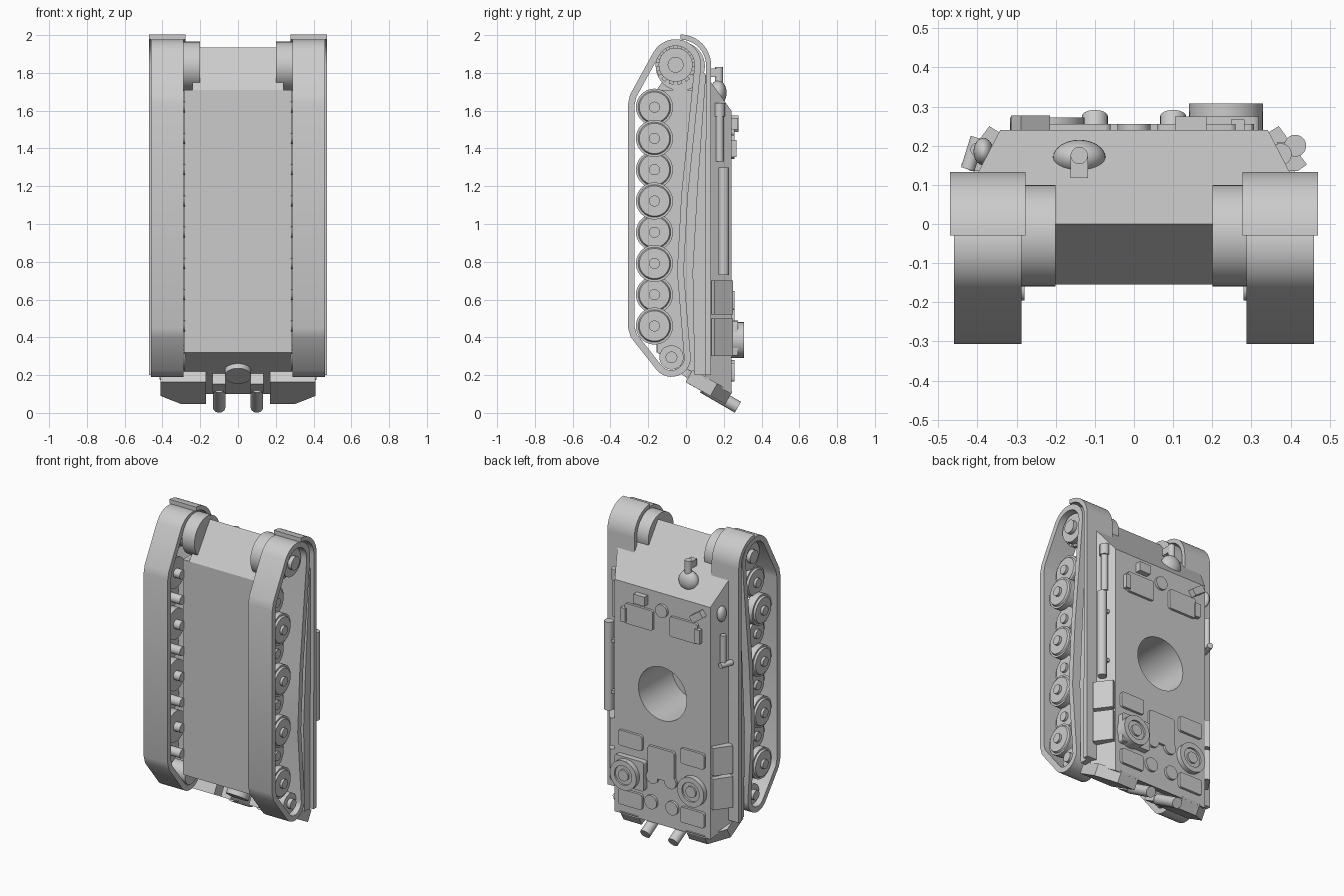
import bpy, bmesh, math
from mathutils import Vector, Matrix

if "Cube" in bpy.data.objects:
    bpy.data.objects.remove(bpy.data.objects["Cube"], do_unlink=True)

grey = bpy.data.materials.new("plain_grey")
grey.use_nodes = True
grey.diffuse_color = (0.6, 0.6, 0.6, 1)
grey.node_tree.nodes["Principled BSDF"].inputs["Base Color"].default_value = (0.6, 0.6, 0.6, 1)
parts = []


def finish(name, bm):
    bmesh.ops.recalc_face_normals(bm, faces=bm.faces)
    me = bpy.data.meshes.new(name)
    bm.to_mesh(me)
    bm.free()
    ob = bpy.data.objects.new(name, me)
    bpy.context.collection.objects.link(ob)
    me.materials.append(grey)
    parts.append(ob)
    return ob


def place(p, h, axis):
    return {"x": (h, p[0], p[1]), "y": (p[0], h, p[1]), "z": (p[0], p[1], h)}[axis]


def prism(name, pts, lo, hi, axis, cuts=(), matrix=None):
    """Extrude a profile along an axis, then trim it with planes."""
    bm = bmesh.new()
    a = [bm.verts.new(place(p, lo, axis)) for p in pts]
    b = [bm.verts.new(place(p, hi, axis)) for p in pts]
    bm.faces.new(a)
    bm.faces.new(b[::-1])
    for i in range(len(pts)):
        j = (i + 1) % len(pts)
        bm.faces.new((a[i], a[j], b[j], b[i]))
    for co, no in cuts:
        geom = bm.verts[:] + bm.edges[:] + bm.faces[:]
        res = bmesh.ops.bisect_plane(bm, geom=geom, plane_co=co, plane_no=no, clear_outer=True)
        bmesh.ops.contextual_create(bm, geom=[e for e in res["geom_cut"] if isinstance(e, bmesh.types.BMEdge)])
    if matrix:
        bm.transform(matrix)
    return finish(name, bm)


def band(name, outer, inner, lo, hi):
    """Closed belt between two matching loops in the side plane."""
    bm = bmesh.new()
    rings = [[bm.verts.new((h, *p)) for p in loop]
             for loop, h in ((outer, lo), (outer, hi), (inner, hi), (inner, lo))]
    n = len(outer)
    for k in range(4):
        r, s = rings[k], rings[(k + 1) % 4]
        for i in range(n):
            j = (i + 1) % n
            bm.faces.new((r[i], r[j], s[j], s[i]))
    return finish(name, bm)


def rod(name, a, b, r, r2=None, n=32):
    a, b = Vector(a), Vector(b)
    m = Matrix.Translation((a + b) / 2) @ (b - a).to_track_quat("Z", "Y").to_matrix().to_4x4()
    bm = bmesh.new()
    bmesh.ops.create_cone(bm, cap_ends=True, segments=n, radius1=r,
                          radius2=r if r2 is None else r2, depth=(b - a).length, matrix=m)
    return finish(name, bm)


def box(name, c, size, rot=None):
    m = Matrix.Translation(c) @ (rot or Matrix()) @ Matrix.Diagonal((*size, 1))
    bm = bmesh.new()
    bmesh.ops.create_cube(bm, size=1, matrix=m)
    return finish(name, bm)


def ball(name, c, scale):
    bm = bmesh.new()
    bmesh.ops.create_uvsphere(bm, u_segments=32, v_segments=16, radius=1,
                              matrix=Matrix.Translation(c) @ Matrix.Diagonal((*scale, 1)))
    return finish(name, bm)


def arc(c, r, a0, a1, n):
    angles = [math.radians(a0 + (a1 - a0) * i / n) for i in range(n + 1)]
    return [(c[0] + r * math.cos(t), c[1] + r * math.sin(t)) for t in angles]


def inset(loop, d):
    out = []
    for i, p in enumerate(loop):
        p, q, s = Vector(p), Vector(loop[i - 1]), Vector(loop[(i + 1) % len(loop)])
        e, f = (p - q).normalized(), (s - p).normalized()
        n1, n2 = Vector((-e.y, e.x)), Vector((-f.y, f.x))
        out.append(tuple(p + (n1 + n2) * d / (1 + n1.dot(n2))))
    return out


def deck_plate(name, x, z, w, h, top=0.256):
    pts = []
    for cx, cz, a in ((1, 1, 0), (-1, 1, 90), (-1, -1, 180), (1, -1, 270)):
        pts += arc((x + cx * (w / 2 - 0.015), z + cz * (h / 2 - 0.015)), 0.015, a, a + 90, 3)
    return prism(name, pts, 0.23, top, "y")


def deck_disc(name, x, z, r, top=0.256, low=0.23):
    return rod(name, (x, low, z), (x, top, z), r)


# Hull: one cross-section trimmed by the nose and tail plates
DECK = 0.24
section = [(-0.24, -0.155), (0.24, -0.155), (0.24, 0.06), (0.285, 0.06), (0.285, 0.1), (0.415, 0.1),
           (0.342, DECK), (-0.342, DECK), (-0.415, 0.1), (-0.285, 0.1), (-0.285, 0.06), (-0.24, 0.06)]
tail_cut = ((0, -0.155, 0.32), (0, -0.486, -0.874))
hull = prism("hull", section, 0, 2, "z", cuts=[
    ((0, 0, 1.935), (0, 0.335, 0.24)),
    ((0, 0, 1.935), (0, -0.225, 0.155)), tail_cut])
cutter = rod("turret_ring_cutter", (0, -0.1, 0.95), (0, 0.4, 0.95), 0.172, n=64)
cutter.hide_render = True
cutter.hide_set(True)
parts.remove(cutter)
ring = hull.modifiers.new("turret_ring", "BOOLEAN")
ring.object = cutter
ring.solver = "EXACT"
bpy.context.view_layer.objects.active = hull
bpy.ops.object.modifier_apply(modifier="turret_ring")
bpy.data.objects.remove(cutter, do_unlink=True)

# Running gear on both sides
sprocket, idler = (-0.055, 1.843), (-0.077, 0.294)
track = (arc(sprocket, 0.135, -5, 150, 16) + [(-0.296, 1.685), (-0.307, 1.635), (-0.307, 0.45), (-0.292, 0.4)]
         + arc(idler, 0.103, 222, 355, 12) + [(-0.012, 0.75), (0.01, 1.15)])
guard_c = (-0.03, 1.84)
guard = arc(guard_c, 0.163, 90, 0, 14) + [(0.133, 0.2), (0.1, 0.2)] + arc(guard_c, 0.136, 0, 90, 14)
skirt = [(0.115, 1.75), (0.115, 0.2), (0.045, 0.2), (0.035, 0.75), (0.06, 1.2), (0.1, 1.75)]
for s, side in ((1, "left"), (-1, "right")):
    band(side + "_track", track, inset(track, 0.035), s * 0.288, s * 0.46)
    prism(side + "_track_guard", guard, s * 0.277, s * 0.47, "x")
    prism(side + "_sponson_floor", skirt, s * 0.24, s * 0.445, "x")
    prism(side + "_hull_side", [(-0.154, 0.32), (-0.154, 1.71), (0.08, 1.71), (0.08, 0.19)],
          s * 0.2, s * 0.287, "x")
    rod(side + "_final_drive", (s * 0.2, -0.03, 1.835), (s * 0.29, -0.03, 1.835), 0.13, n=40)
    for i in range(8):
        z = 0.46 + i * 0.1655
        x = 0.425 if i % 2 == 0 else 0.375
        rod(side + "_wheel", (s * (x - 0.05), -0.167, z), (s * x, -0.167, z), 0.098, n=40)
        rod(side + "_wheel_rim", (s * x, -0.167, z), (s * (x + 0.012), -0.167, z), 0.086, 0.08, n=40)
        rod(side + "_wheel_hub", (s * 0.28, -0.167, z), (s * (x + 0.028), -0.167, z), 0.029)
    for name, c, r, hub in (("sprocket", sprocket, 0.09, 0.042), ("idler", idler, 0.064, 0.031)):
        rod(f"{side}_{name}", (s * 0.28, *c), (s * 0.425, *c), r)
        rod(f"{side}_{name}_hub", (s * 0.42, *c), (s * 0.45, *c), hub)
    for i in range(14):
        a = i * math.tau / 14
        c = (s * 0.375, sprocket[0] + 0.093 * math.cos(a), sprocket[1] + 0.093 * math.sin(a))
        box(side + "_sprocket_tooth", c, (0.03, 0.025, 0.025), Matrix.Rotation(a, 4, "X"))

    # Stowage bins along the sloping sides
    bin_pts = [(s * x, y) for x, y in ((0.345, 0.235), (0.37, 0.25), (0.442, 0.152), (0.418, 0.135), (0.38, 0.135))]
    for lo, hi in ((0.3, 0.5), (0.52, 0.7)):
        prism(side + "_side_bin", bin_pts, lo, hi, "z")

    # Tail bin, exhaust pipe and its elbow
    slope = Matrix.Translation((0, 0.12, 0.135)) @ Matrix.Rotation(math.radians(-29), 4, "X")
    tail_pts = [(s * x, y) for x, y in ((0.17, -0.12), (0.41, -0.12), (0.41, 0.03), (0.3, 0.12), (0.17, 0.12))]
    prism(side + "_tail_bin", tail_pts, -0.035, 0.04, "z", matrix=slope)
    rod(side + "_exhaust_pipe", (s * 0.1, 0.09, 0.137), (s * 0.1, 0.275, 0.03), 0.033)
    box(side + "_exhaust_elbow", (s * 0.1, 0.075, 0.165), (0.07, 0.09, 0.08), Matrix.Rotation(math.radians(-29), 4, "X"))

    # Deck plates and hatches
    deck_plate(side + "_crew_hatch", s * 0.16, 1.41, 0.2, 0.13)
    deck_plate(side + "_upper_grille", s * 0.222, 0.595, 0.17, 0.1)
    deck_plate(side + "_lower_grille", s * 0.222, 0.215, 0.17, 0.1)
    deck_disc(side + "_filler_cap", s * 0.065, 0.4, 0.042)
    deck_disc(side + "_tail_cap", s * 0.075, 0.235, 0.044)
    box(side + "_hatch_hinge", (s * 0.265, 0.25, 1.4), (0.035, 0.035, 0.09))

rod("tail_hatch", (0, 0.03, 0.25), (0, -0.01, 0.195), 0.07)
deck_plate("engine_hatch", 0, 0.5, 0.19, 0.2)
deck_disc("vent_cap", 0, 1.49, 0.042)

# Fans: the left one stands taller on a square base
deck_plate("left_fan_base", 0.215, 0.395, 0.21, 0.19, 0.275)
for name, x, top in (("left_fan", 0.235, 0.308), ("right_fan", -0.222, 0.272)):
    deck_disc(name, x, 0.385, 0.095, top - 0.012)
    loops = [[(x + r * math.cos(t * math.tau / 40), 0.385 + r * math.sin(t * math.tau / 40))
              for t in range(40)] for r in (0.095, 0.062)]
    rim = band(name + "_rim", loops[0], loops[1], top - 0.02, top)
    rim.data.transform(Matrix(((0, 1, 0, 0), (1, 0, 0, 0), (0, 0, 1, 0), (0, 0, 0, 1))))
    rim.data.flip_normals()
    deck_disc(name + "_hub", x, 0.385, 0.036, top)

# Periscopes
box("left_periscope", (0.145, 0.25, 1.53), (0.08, 0.05, 0.06))
box("right_periscope", (-0.265, 0.255, 1.53), (0.09, 0.045, 0.045), Matrix.Rotation(math.radians(35), 4, "Y"))

# Ball-mounted gun on the nose plate
ball("gun_ball", (-0.14, 0.17, 1.695), (0.067, 0.045, 0.065))
rod("gun_sleeve", (-0.14, 0.175, 1.69), (-0.14, 0.175, 1.83), 0.022)
box("gun_muzzle", (-0.14, 0.148, 1.80), (0.044, 0.06, 0.045))

# Tubes and tools on the sides
rod("cleaning_rod_tube", (0.412, 0.2, 0.73), (0.412, 0.2, 1.3), 0.028)
for z in (0.85, 1.18):
    box("tube_bracket", (0.385, 0.195, z), (0.04, 0.03, 0.02))
rod("jack_tube", (0.375, 0.178, 1.33), (0.375, 0.178, 1.6), 0.021)
rod("jack_cap", (0.375, 0.178, 1.57), (0.375, 0.178, 1.64), 0.028)
rod("tow_hook_bar", (-0.4, 0.19, 1.22), (-0.4, 0.19, 1.42), 0.018)
rod("tow_hook_foot", (-0.4, 0.22, 1.23), (-0.425, 0.14, 1.23), 0.018)
ball("side_knob", (-0.385, 0.185, 1.55), (0.025, 0.035, 0.05))

# Smooth the round parts, keep edges sharp
bpy.ops.object.select_all(action="DESELECT")
for ob in parts:
    ob.select_set(True)
bpy.context.view_layer.objects.active = hull
bpy.ops.object.shade_smooth_by_angle(angle=math.radians(30))
